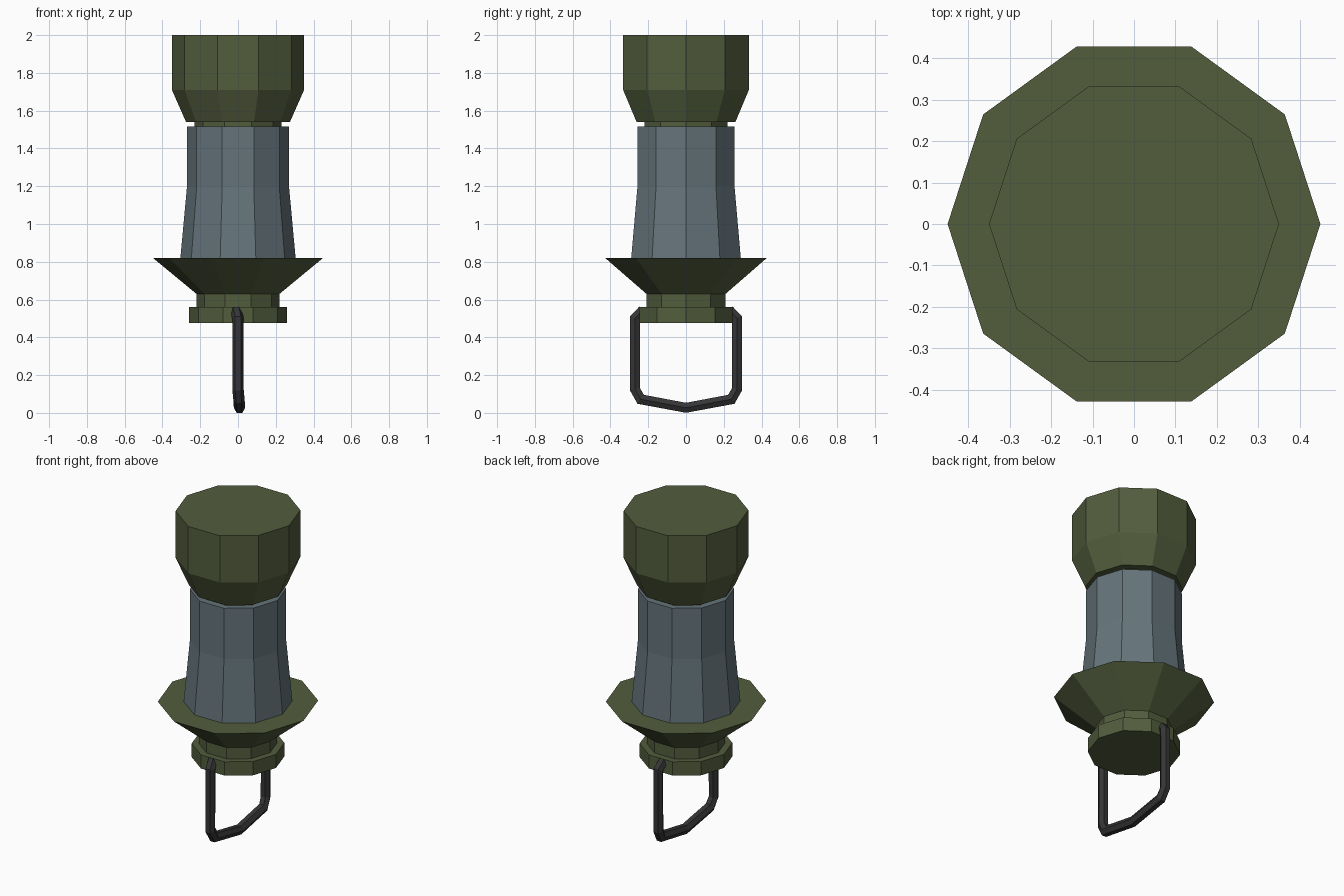
import bpy, bmesh
from math import cos, sin, pi
from mathutils import Vector

if "Cube" in bpy.data.objects:
    bpy.data.objects.remove(bpy.data.objects["Cube"])


def material(name, rgb):
    m = bpy.data.materials.new(name)
    m.diffuse_color = (*rgb, 1)
    m.use_nodes = True
    m.node_tree.nodes["Principled BSDF"].inputs["Base Color"].default_value = m.diffuse_color
    return m


def skin(name, rings, mat):
    """Bridge a list of equal-length point rings and cap both ends."""
    bm = bmesh.new()
    rows = [[bm.verts.new(p) for p in ring] for ring in rings]
    n = len(rows[0])
    for a, b in zip(rows, rows[1:]):
        for i in range(n):
            j = (i + 1) % n
            bm.faces.new((a[i], a[j], b[j], b[i]))
    bm.faces.new(rows[0][::-1])
    bm.faces.new(rows[-1])
    bmesh.ops.recalc_face_normals(bm, faces=bm.faces)
    mesh = bpy.data.meshes.new(name)
    bm.to_mesh(mesh)
    bm.free()
    mesh.materials.append(mat)
    ob = bpy.data.objects.new(name, mesh)
    bpy.context.collection.objects.link(ob)
    return ob


def lathe(name, profile, mat, sides=10):
    rings = [[(r * cos(2 * pi * i / sides), r * sin(2 * pi * i / sides), z)
              for i in range(sides)] for r, z in profile]
    return skin(name, rings, mat)


def tube(name, path, radius, mat, sides=6):
    """Mitred tube along a path lying close to the YZ plane."""
    pts = [Vector(p) for p in path]
    rings = []
    for k, p in enumerate(pts):
        d0 = (p - pts[max(k - 1, 0)]).normalized()
        d1 = (pts[min(k + 1, len(pts) - 1)] - p).normalized()
        t = (d0 + d1).normalized()
        across = Vector((1, 0, 0))
        across = (across - t * across.dot(t)).normalized()
        miter = 1 / max(t.dot(d1 if d1.length else d0), 0.5)
        normal = t.cross(across) * miter
        rings.append([p + radius * (across * cos(2 * pi * i / sides) +
                                    normal * sin(2 * pi * i / sides))
                      for i in range(sides)])
    return skin(name, rings, mat)


green = material("olive_paint", (0.085, 0.108, 0.046))
glass = material("grey_glass", (0.13, 0.175, 0.195))
dark = material("dark_metal", (0.036, 0.036, 0.038))

# Base: foot disc, neck and flared collar
lathe("base_collar", [(0.26, 0.475), (0.26, 0.56), (0.22, 0.56),
                      (0.22, 0.63), (0.45, 0.82)], green)

# Tapered body
lathe("body", [(0.305, 0.82), (0.27, 1.2), (0.27, 1.515)], glass)

# Top cap with its narrow neck
lathe("top_cap", [(0.23, 1.515), (0.23, 1.54), (0.275, 1.54),
                  (0.35, 1.71), (0.35, 2.0)], green)

# Hanging ring: one half mirrored about the lowest point
half = [(-0.01, 0.23, 0.543), (0, 0.27, 0.5), (0, 0.27, 0.125),
        (0.005, 0.24, 0.072)]
path = half + [(0.008, 0, 0.027)] + [(x, -y, z) for x, y, z in half[::-1]]
tube("pull_ring", path, 0.03, dark)
